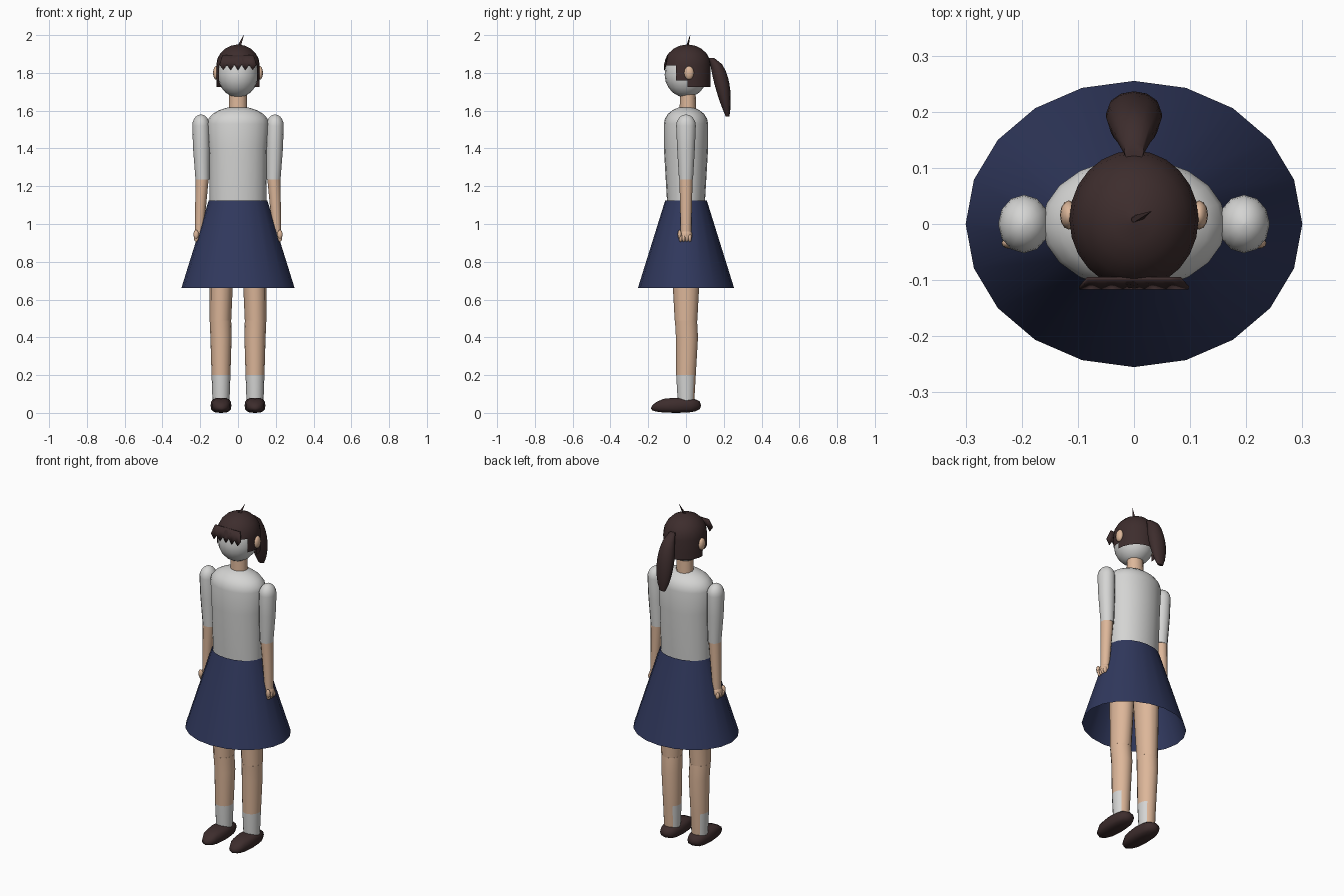
import bpy
import bmesh
from math import sin, cos, pi, tau, sqrt, radians, copysign

cube = bpy.data.objects.get("Cube")
if cube:
    bpy.data.objects.remove(cube, do_unlink=True)


def material(name, red, green, blue):
    mat = bpy.data.materials.new(name)
    mat.use_nodes = True
    colour = (red, green, blue, 1)
    mat.diffuse_color = colour
    mat.node_tree.nodes["Principled BSDF"].inputs["Base Color"].default_value = colour
    return mat


skin = material("skin", .72, .47, .32)
white = material("off_white", .66, .66, .65)
navy = material("navy_cloth", .03, .04, .11)
brown = material("dark_brown", .047, .026, .026)


def finish(name, bm, *materials):
    """Turn a bmesh into a smooth object that keeps its sharp edges."""
    bmesh.ops.recalc_face_normals(bm, faces=bm.faces[:])
    mesh = bpy.data.meshes.new(name)
    bm.to_mesh(mesh)
    bm.free()
    for mat in materials:
        mesh.materials.append(mat)
    obj = bpy.data.objects.new(name, mesh)
    bpy.context.collection.objects.link(obj)
    bpy.ops.object.select_all(action='DESELECT')
    obj.select_set(True)
    bpy.context.view_layer.objects.active = obj
    bpy.ops.object.shade_smooth_by_angle(angle=radians(50))
    return obj


def dome(ring, height, steps=5):
    """Rings that close a tube with a rounded end, above or below."""
    z, x, y, width, depth = ring
    rings = []
    for step in range(steps + 1):
        angle = step / steps * pi / 2.05
        rings.append((z + height * sin(angle), x, y,
                      width * cos(angle), depth * cos(angle)))
    return rings


def tube(rings, sides=12, side=1, caps=True):
    """Skin elliptical rings given as height, centre x, centre y, half width, half depth."""
    bm = bmesh.new()
    loops = []
    for z, x, y, width, depth in rings:
        angles = [tau * i / sides for i in range(sides)]
        loops.append([bm.verts.new((side * (x + width * cos(a)), y + depth * sin(a), z))
                      for a in angles])
    for low, high in zip(loops, loops[1:]):
        for i in range(sides):
            bm.faces.new((low[i - 1], low[i], high[i], high[i - 1]))
    if caps:
        bm.faces.new(loops[0])
        bm.faces.new(loops[-1])
    return bm


def ball(name, centre, radii, mat, reshape=None):
    """Scaled sphere, with an optional rule that reshapes the unit sphere first."""
    bm = bmesh.new()
    bmesh.ops.create_uvsphere(bm, u_segments=12, v_segments=8, radius=1)
    if reshape:
        for vert in bm.verts:
            vert.co = reshape(vert.co)
    bmesh.ops.scale(bm, vec=radii, verts=bm.verts)
    bmesh.ops.translate(bm, vec=centre, verts=bm.verts)
    return finish(name, bm, mat)


def shoe_shape(point):
    """Boxy ball with a narrow, low toe."""
    x, y, z = (copysign(abs(value) ** .7, value) for value in point)
    toe = max(0, -y)
    return (x * (1 - .25 * toe ** 2), y, (z + 1) * (1 - .4 * toe ** 3) - 1)


# Shirt body, skirt and neck
waist = (1.11, 0, 0, .15, .1)
chest = (1.4, 0, 0, .155, .117)
shoulders = (1.53, 0, 0, .164, .117)
finish("shirt_body", tube([waist, chest] + dome(shoulders, .092), 20), white)
finish("skirt", tube([(.66, 0, 0, .3, .255), (1.125, 0, 0, .155, .11)], 20, caps=False), navy)
finish("neck", tube([(1.58, 0, .01, .05, .045), (1.72, 0, .01, .046, .04)]), skin)

for side, label in ((1, "left"), (-1, "right")):
    # Arm
    cuff = (1.235, .188, 0, .037, .037)
    upper_arm = (1.4, .193, 0, .045, .047)
    shoulder = (1.52, .196, 0, .046, .052)
    finish(label + "_sleeve", tube([cuff, upper_arm] + dome(shoulder, .06), side=side), white)
    wrist = (.96, .205, 0, .023, .028)
    elbow = (1.24, .19, 0, .035, .035)
    finish(label + "_forearm", tube([wrist, elbow], side=side), skin)

    # Fist with curled fingers
    ball(label + "_palm", (side * .208, 0, .94), (.025, .033, .036), skin)
    for finger in range(4):
        ball(f"{label}_finger_{finger}", (side * .22, finger * .016 - .028, .926),
             (.014, .01, .021), skin)
    ball(label + "_thumb", (side * .222, -.034, .945), (.014, .01, .024), skin)

    # Leg, with a sock round the front and sides of the ankle
    hip = (1.05, .08, 0, .07, .09)
    knee = (.49, .093, 0, .057, .06)
    calf = (.4, .09, .005, .056, .06)
    sock_top = (.2, .09, 0, .05, .053)
    ankle = (.06, .09, 0, .045, .045)
    finish(label + "_thigh", tube([knee, hip], side=side), skin)
    bm = tube([ankle, sock_top, calf, knee], 14, side)
    for face in bm.faces:
        middle = face.calc_center_median()
        face.material_index = int(middle.z < .2 and middle.y < .03)
    finish(label + "_lower_leg", bm, skin, white)

    # Shoe and ear
    ball(label + "_shoe", (side * .09, -.053, .04), (.055, .133, .04), brown, shoe_shape)
    ball(label + "_ear", (side * .116, .016, 1.8), (.016, .026, .036), skin)

# Head
cheeks = (1.79, 0, 0, .107, .113)
chin = dome(cheeks, -.12)
crown = dome(cheeks, .14)
finish("head", tube(chin[::-1] + crown[1:], 20), white)

# Hair cap, cut open at the face and temples
hairline = (1.84, 0, .008, .115, .123)
bm = tube([(z, *hairline[1:]) for z in (1.725, 1.76)] + dome(hairline, .11), 24, caps=False)
opening = []
for face in bm.faces:
    middle = face.calc_center_median()
    limit = .02 if middle.z < 1.76 else -.045
    if middle.z < 1.84 and middle.y < limit:
        opening.append(face)
bmesh.ops.delete(bm, geom=opening, context='FACES')
finish("hair_cap", bm, brown)

# Jagged fringe plate, leaning forward at its lower edge
bm = bmesh.new()
pairs = []
for i in range(11):
    across = i / 5 - 1
    tip = 1.815 if i % 2 else 1.845
    pairs.append((bm.verts.new((.082 * across, -.1, 1.895)),
                  bm.verts.new((.097 * across, -.117, tip))))
for (a, b), (c, d) in zip(pairs, pairs[1:]):
    bm.faces.new((a, b, d, c))
fringe = finish("fringe", bm, brown)
fringe.modifiers.new("thickness", 'SOLIDIFY').thickness = .006

# Ponytail, swinging out and down from the back of the hair
rings = []
for i in range(10):
    t = i / 9
    width = .05 * sqrt(sin(pi * (.04 + .92 * t)))
    rings.append((1.88 - .31 * t, 0, .13 + .09 * sqrt(t), width, width * (1 - .45 * t)))
finish("ponytail", tube(rings), brown)

# Loose strand on the crown
finish("crown_strand", tube([(1.94, .002, .007, .013, .008),
                             (2, .03, .022, .001, .001)], 3), brown)
